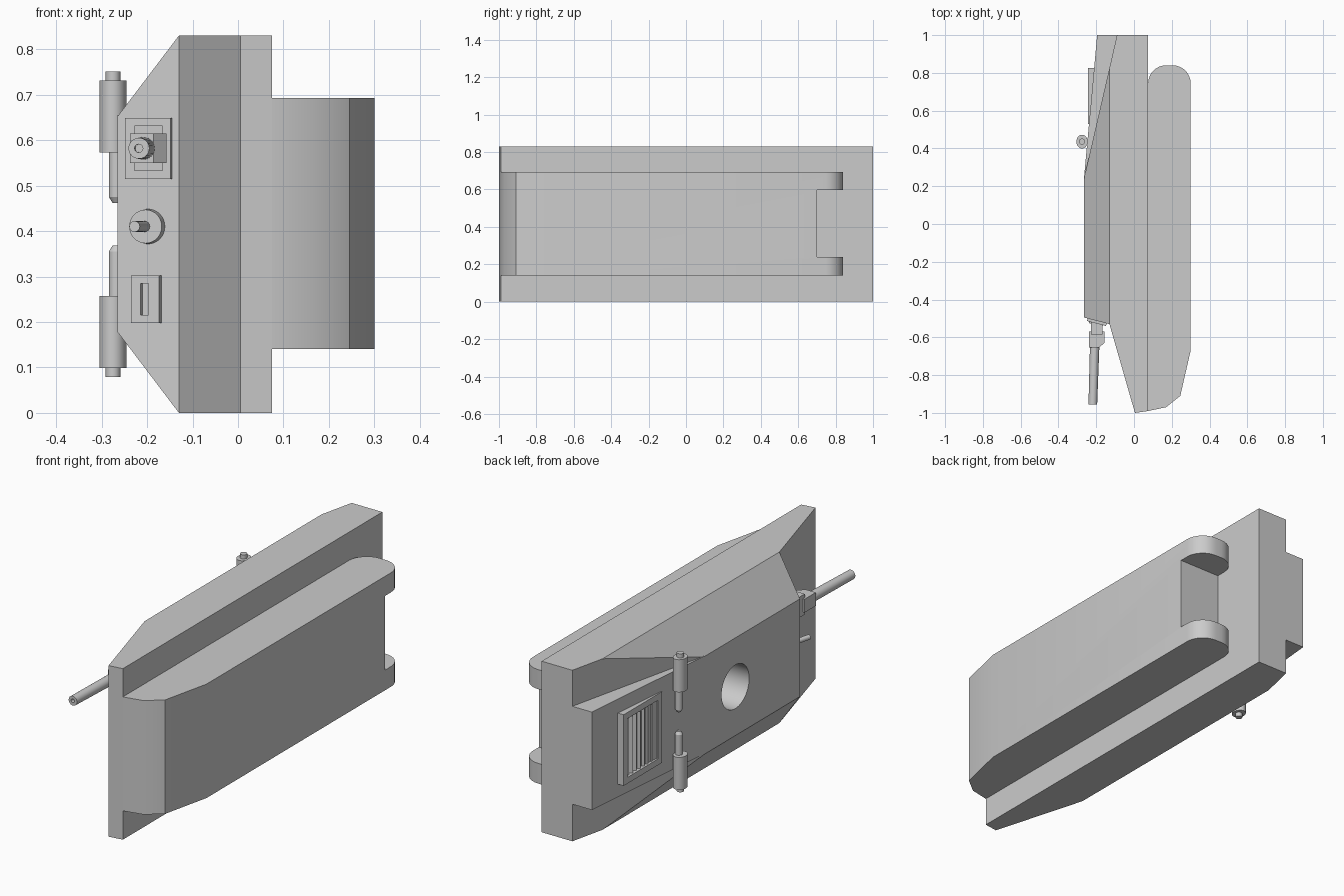
import bpy, bmesh, math
from mathutils import Matrix, Vector

if "Cube" in bpy.data.objects:
    bpy.data.objects.remove(bpy.data.objects["Cube"])

grey = bpy.data.materials.new("plain grey")
grey.use_nodes = True
COLOUR = (0.6, 0.6, 0.6, 1)
grey.diffuse_color = COLOUR
grey.node_tree.nodes["Principled BSDF"].inputs["Base Color"].default_value = COLOUR

MID = 0.415                      # middle of the hull width
TILT = -math.atan2(0.035, 0.135)  # lean of the front plate


def finish(name, bm, smooth=False):
    bmesh.ops.recalc_face_normals(bm, faces=bm.faces)
    mesh = bpy.data.meshes.new(name)
    bm.to_mesh(mesh)
    bm.free()
    mesh.materials.append(grey)
    ob = bpy.data.objects.new(name, mesh)
    bpy.context.collection.objects.link(ob)
    if smooth:
        bpy.ops.object.select_all(action='DESELECT')
        ob.select_set(True)
        bpy.context.view_layer.objects.active = ob
        bpy.ops.object.shade_smooth_by_angle(angle=math.radians(35))
    return ob


def prism(points, z0, z1):
    """Extrude an x-y outline between two z levels."""
    bm = bmesh.new()
    face = bm.faces.new([bm.verts.new((x, y, z0)) for x, y in points])
    new = bmesh.ops.extrude_face_region(bm, geom=[face])["geom"]
    bmesh.ops.translate(bm, vec=(0, 0, z1 - z0),
                        verts=[v for v in new if isinstance(v, bmesh.types.BMVert)])
    return bm


def box(name, centre, size, turn=0.0):
    bm = bmesh.new()
    m = Matrix.Translation(centre) @ Matrix.Rotation(turn, 4, 'Z') @ Matrix.Diagonal((*size, 1))
    bmesh.ops.create_cube(bm, size=1, matrix=m)
    return finish(name, bm)


def rod(name, a, b, r0, r1=None, sides=24, stretch=1.0):
    """Round rod from a to b; stretch widens it along y."""
    a, b = Vector(a), Vector(b)
    bm = bmesh.new()
    m = (Matrix.Translation((a + b) / 2) @ Matrix.Diagonal((1, stretch, 1, 1))
         @ (b - a).to_track_quat('Z', 'Y').to_matrix().to_4x4())
    bmesh.ops.create_cone(bm, cap_ends=True, segments=sides, radius1=r0,
                          radius2=r0 if r1 is None else r1, depth=(b - a).length, matrix=m)
    return finish(name, bm, True)


def cut(target, cutter):
    mod = target.modifiers.new("cut", 'BOOLEAN')
    mod.operation, mod.solver, mod.object = 'DIFFERENCE', 'EXACT', cutter
    bpy.context.view_layer.objects.active = target
    bpy.ops.object.modifier_apply(modifier=mod.name)
    bpy.data.objects.remove(cutter)


def on_plate(x, z, out=0.0):
    """Point on the leaning front plate, moved out along its normal."""
    y = -0.53 + (-0.13 - x) * 0.259
    return Vector((x + math.sin(TILT) * out, y - math.cos(TILT) * out, z))


# Upper hull with sloped sides and sloped rear deck
bm = prism([(0.075, -0.99), (0.005, -1), (-0.13, -0.53), (-0.265, -0.495),
            (-0.265, 0.24), (-0.09, 1), (0.075, 1)], 0, 0.83)
for s in (-1, 1):
    normal = Vector((-0.178, 0, s * 0.135))
    cutting = bmesh.ops.bisect_plane(bm, geom=bm.verts[:] + bm.edges[:] + bm.faces[:],
                                     plane_co=(-0.13, 0, MID + s * 0.415),
                                     plane_no=normal, clear_outer=True)
    rim = [e for e in cutting["geom_cut"] if isinstance(e, bmesh.types.BMEdge)]
    bmesh.ops.contextual_create(bm, geom=rim)
bmesh.ops.remove_doubles(bm, verts=bm.verts, dist=0.0005)
upper_hull = finish("upper_hull", bm)

# Turret opening in the roof
cut(upper_hull, rod("turret_cutter", (-0.4, 0, MID), (0.04, 0, MID), 0.106, sides=48))

# Raised engine deck
finish("engine_deck", prism([(-0.265, 0.24), (-0.195, 1), (-0.06, 1), (-0.2, 0.24)],
                            0.18, 0.655))

# Lower hull with rounded rear and a notch between the two rear arms
outline = [(0.075, -0.99), (0.17, -0.97), (0.245, -0.91), (0.30, -0.67)]
for cx, start in ((0.205, 0), (0.17, 90)):
    for i in range(9):
        a = math.radians(start + i * 11.25)
        outline.append((cx + 0.095 * math.cos(a), 0.745 + 0.095 * math.sin(a)))
lower_hull = finish("lower_hull", prism(outline, 0.14, 0.693), True)
cut(lower_hull, box("notch_cutter", (0.2, 0.85, MID + 0.003), (0.5, 0.3, 0.36)))

# Engine grille: open frame with upright slats
Y0, Y1, Z0, Z1, W = 0.53, 0.825, 0.243, 0.588, 0.03
for y in (Y0 + W / 2, Y1 - W / 2):
    box("grille_side", (-0.222, y, (Z0 + Z1) / 2), (0.042, W, Z1 - Z0))
for z in (Z0 + W / 2, Z1 - W / 2):
    box("grille_end", (-0.222, (Y0 + Y1) / 2, z), (0.042, Y1 - Y0 - 2 * W, W))
for i in range(8):
    box("grille_slat", (-0.219, 0.576 + i * 0.029, (Z0 + Z1) / 2),
        (0.035, 0.009, Z1 - Z0 - 2 * W), math.radians(35))

# Pair of exhaust silencers with tail caps and inlet pipes
EX, EY = -0.275, 0.436
for s in (-1, 1):
    def at(d):
        return (EX, EY, MID + s * d)
    rod("silencer", at(0.158), at(0.316), 0.03, stretch=1.22)
    rod("silencer_cap", at(0.316), at(0.336), 0.016)
    rod("inlet_pipe", (EX + 0.008, EY, MID + s * 0.06), (EX + 0.008, EY, MID + s * 0.16), 0.017)
    rod("inlet_pipe_end", (EX + 0.008, EY, MID + s * 0.047),
        (EX + 0.008, EY, MID + s * 0.06), 0.009, 0.017)

# Main gun: mounting plate, shield blocks, barrel with open muzzle
GZ = 0.582
box("gun_plate", on_plate(-0.195, GZ, 0.006), (0.104, 0.016, 0.134), TILT)
box("gun_collar", (-0.197, -0.55, GZ), (0.062, 0.07, 0.1))
finish("gun_block", prism([(-0.238, -0.57), (-0.238, -0.655), (-0.186, -0.655),
                           (-0.157, -0.63), (-0.157, -0.57)], 0.55, 0.615))
barrel = rod("gun_barrel", (-0.208, -0.64, GZ), (-0.218, -0.955, GZ), 0.025, 0.023)
cut(barrel, rod("bore_cutter", (-0.217, -0.9, GZ), (-0.219, -0.98, GZ), 0.009))

# Hull machine gun in a round mount
rod("ball_mount", on_plate(-0.198, 0.41, -0.01), on_plate(-0.198, 0.41, 0.022), 0.039, 0.037, 32)
rod("small_barrel", on_plate(-0.2, 0.41), on_plate(-0.2, 0.41, 0.11), 0.012, sides=16)

# Driver's vision port with a slit
port = box("vision_port", on_plate(-0.199, 0.25, 0.008), (0.064, 0.026, 0.104), TILT)
cut(port, box("slit_cutter", on_plate(-0.2, 0.25, 0.02), (0.018, 0.025, 0.07), TILT))
